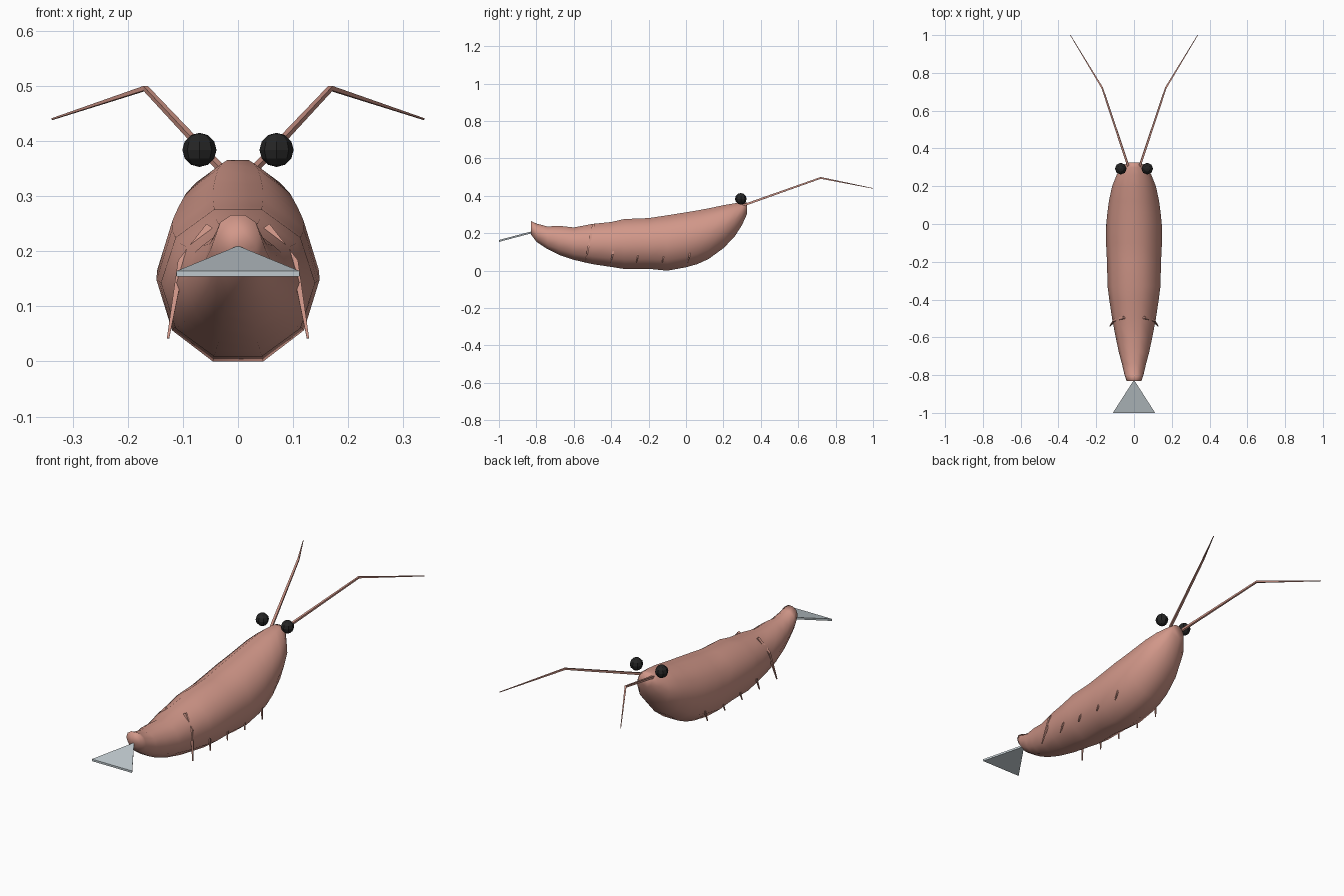
import bpy, bmesh, math
from mathutils import Vector

if "Cube" in bpy.data.objects:
    bpy.data.objects.remove(bpy.data.objects["Cube"])


def material(name, rgb):
    m = bpy.data.materials.new(name)
    m.diffuse_color = (*rgb, 1)
    m.use_nodes = True
    m.node_tree.nodes["Principled BSDF"].inputs["Base Color"].default_value = m.diffuse_color
    return m


SHELL = material("salmon shell", (0.64, 0.31, 0.25))
BLACK = material("eye black", (0.018, 0.018, 0.018))
GREY = material("fin grey", (0.52, 0.58, 0.61))


def finish(bm, name, mat, smooth=False):
    bmesh.ops.recalc_face_normals(bm, faces=bm.faces[:])
    me = bpy.data.meshes.new(name)
    bm.to_mesh(me)
    bm.free()
    me.materials.append(mat)
    for p in me.polygons:
        p.use_smooth = smooth
    ob = bpy.data.objects.new(name, me)
    bpy.context.collection.objects.link(ob)
    return ob


def skin(bm, rings):
    for a, b in zip(rings, rings[1:]):
        for i in range(len(a)):
            j = (i + 1) % len(a)
            bm.faces.new((a[i], a[j], b[j], b[i]))
    bm.faces.new(rings[0])
    bm.faces.new(rings[-1])


def rod(name, points, radii, sides=4):
    """Thin tapering limb along a bent path."""
    bm = bmesh.new()
    pts = [Vector(p) for p in points]
    rings = []
    for k, p in enumerate(pts):
        d = (pts[min(k + 1, len(pts) - 1)] - pts[max(k - 1, 0)]).normalized()
        u = d.cross(Vector((1, 0, 0))).normalized()
        v = d.cross(u)
        rings.append([bm.verts.new(p + radii[k] * (u * math.cos(t) + v * math.sin(t)))
                      for t in (2 * math.pi * (i + 0.5) / sides for i in range(sides))])
    skin(bm, rings)
    return finish(bm, name, SHELL)


# body: ten-sided rings, (y, bottom z, top z, half width)
profile = [
    (-0.83, 0.195, 0.266, 0.040), (-0.80, 0.155, 0.252, 0.050),
    (-0.74, 0.115, 0.236, 0.064), (-0.68, 0.085, 0.240, 0.080),
    (-0.60, 0.058, 0.231, 0.097), (-0.50, 0.035, 0.250, 0.116),
    (-0.40, 0.020, 0.260, 0.131), (-0.33, 0.009, 0.276, 0.140),
    (-0.20, 0.010, 0.281, 0.143), (-0.10, 0.000, 0.296, 0.148),
    (0.00, 0.018, 0.312, 0.147), (0.06, 0.035, 0.322, 0.141),
    (0.12, 0.062, 0.333, 0.133), (0.20, 0.120, 0.350, 0.116),
    (0.26, 0.182, 0.360, 0.092), (0.30, 0.245, 0.366, 0.060),
    (0.325, 0.300, 0.364, 0.038)]
bm = bmesh.new()
rings = []
for y, lo, hi, w in profile:
    ring = []
    for i in range(10):
        t = 2 * math.pi * i / 10
        z = (lo + hi) / 2 + (hi - lo) / 2 * math.sin(t) / math.sin(math.radians(72))
        ring.append(bm.verts.new((w * math.cos(t), y, z)))
    rings.append(ring)
skin(bm, rings)
finish(bm, "body", SHELL, True)

for s, side in ((1, "right"), (-1, "left")):
    # antennae
    rod(side + "_antenna", [(s * 0.028, 0.30, 0.347), (s * 0.168, 0.72, 0.496),
                            (s * 0.337, 1.0, 0.44)], (0.008, 0.006, 0.002))
    # legs, mostly tucked inside the shell
    for k in range(5):
        y = -0.51 + 0.1375 * k
        rod(f"{side}_leg_{k + 1}", [(s * 0.052, y + 0.015, 0.245), (s * 0.103, y, 0.18),
                                    (s * 0.127, y - 0.03, 0.042)], (0.009, 0.009, 0.003))
    # eyes
    bm = bmesh.new()
    bmesh.ops.create_uvsphere(bm, u_segments=8, v_segments=6, radius=0.031)
    bmesh.ops.translate(bm, verts=bm.verts[:], vec=(s * 0.07, 0.293, 0.384))
    finish(bm, side + "_eye", BLACK)

# tail fin: thin sloping triangular plate
bm = bmesh.new()
outline = [(0, -0.825, 0.20), (-0.112, -1.0, 0.154), (0.112, -1.0, 0.154)]
skin(bm, [[bm.verts.new((x, y, z + h)) for x, y, z in outline] for h in (0, 0.01)])
finish(bm, "tail_fin", GREY)
